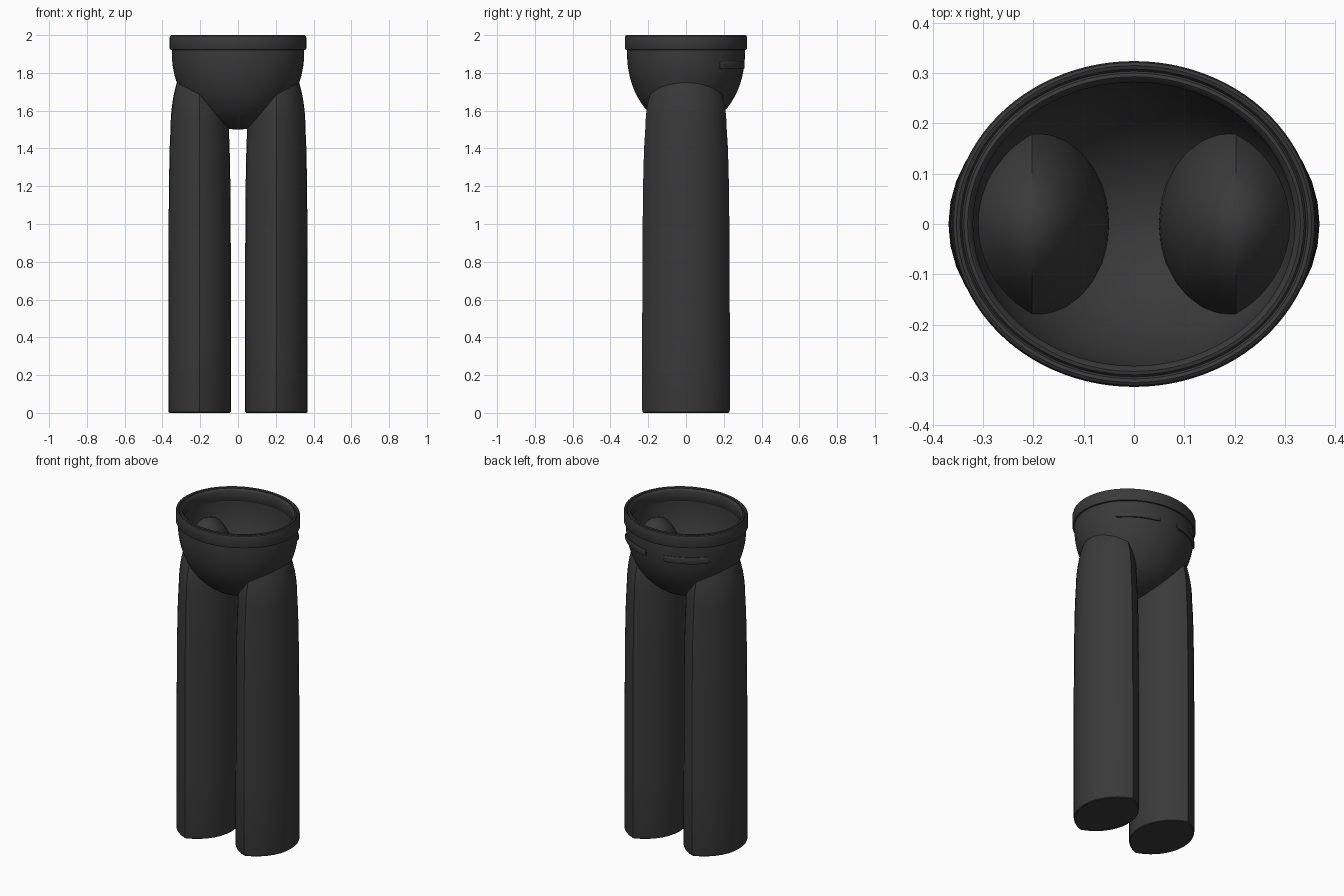
import bpy
import bmesh
from math import sin, cos, pi, radians, sqrt, atan2

if "Cube" in bpy.data.objects:
    bpy.data.objects.remove(bpy.data.objects["Cube"], do_unlink=True)

# One dark cloth colour
cloth = bpy.data.materials.new("dark charcoal cloth")
cloth.use_nodes = True
cloth.diffuse_color = (0.042, 0.042, 0.042, 1)
cloth.node_tree.nodes["Principled BSDF"].inputs["Base Color"].default_value = (0.042, 0.042, 0.042, 1)

RX, RY = 0.35, 0.312          # hip half width and half depth
RIM_Z, DROP = 1.90, 0.40      # height of the widest hip line, depth of the bowl
SEGMENTS = 96


def loft(name, rings, closed=False, angle=35):
    """Skin a list of equal point rings; cap the ends or join last to first."""
    bm = bmesh.new()
    loops = [[bm.verts.new(p) for p in ring] for ring in rings]
    n = len(loops[0])
    pairs = list(zip(loops, loops[1:]))
    if closed:
        pairs.append((loops[-1], loops[0]))
    else:
        bm.faces.new(loops[0])
        bm.faces.new(loops[-1])
    for a, b in pairs:
        for i in range(n):
            j = (i + 1) % n
            bm.faces.new((a[i], a[j], b[j], b[i]))
    bmesh.ops.recalc_face_normals(bm, faces=bm.faces)
    mesh = bpy.data.meshes.new(name)
    bm.to_mesh(mesh)
    bm.free()
    mesh.materials.append(cloth)
    obj = bpy.data.objects.new(name, mesh)
    bpy.context.collection.objects.link(obj)
    bpy.ops.object.select_all(action="DESELECT")
    obj.select_set(True)
    bpy.context.view_layer.objects.active = obj
    bpy.ops.object.shade_smooth_by_angle(angle=radians(angle))
    return obj


def oval(rx, ry, z):
    return [(rx * cos(2 * pi * i / SEGMENTS), ry * sin(2 * pi * i / SEGMENTS), z)
            for i in range(SEGMENTS)]


# Hip bowl: outer and inner half ellipsoids joined at the top
def bowl_rings(inset, steps=18):
    rings = []
    for i in range(steps + 1):
        t = radians(1 + 89 * i / steps)
        rings.append(oval((RX - inset) * sin(t), (RY - inset) * sin(t),
                          RIM_Z - (DROP - inset) * cos(t)))
    return rings + [oval(RX - inset, RY - inset, 1.935)]


loft("hip_bowl", bowl_rings(0) + bowl_rings(0.025)[::-1])

# Waistband: rounded band with a groove running round its top
band = [(0.0, 1.922), (0.009, 1.923), (0.012, 1.93), (0.012, 1.985), (0.009, 1.996),
        (0.003, 2.0), (-0.004, 1.997), (-0.008, 1.99), (-0.012, 1.996), (-0.019, 1.998),
        (-0.026, 1.992), (-0.03, 1.98), (-0.03, 1.93), (-0.025, 1.922)]
loft("waistband", [oval(RX + d, RY + d, z) for d, z in band], closed=True)


# Trouser legs: lens-shaped section, creased front and back, domed at the top
LEG_X, LEG_A, LEG_B = 0.203, 0.166, 0.232


def lens(side, scale, z, steps=14):
    radius = (LEG_A ** 2 + LEG_B ** 2) / (2 * LEG_A)
    half = atan2(LEG_B, radius - LEG_A)
    points = []
    for sign in (1, -1):
        for i in range(steps):
            t = -half + 2 * half * i / steps
            x = sign * (radius * cos(t) - radius + LEG_A)
            y = sign * radius * sin(t)
            points.append((side * (LEG_X + scale * x), scale * y, z))
    return points


for side, name in ((1, "left_leg"), (-1, "right_leg")):
    levels = [(0.965, 0.0), (0.99, 0.004), (1.0, 0.014), (1.0, 0.4), (0.995, 0.8),
              (0.985, 1.1), (0.975, 1.25), (0.957, 1.4), (0.93, 1.5)]
    for i in range(1, 15):
        t = radians(89 * i / 14)
        levels.append((0.93 * cos(t), 1.5 + 0.4 * sin(t)))
    loft(name, [lens(side, s, z) for s, z in levels], angle=30)

# Belt strips: thin rounded bars curving round the back quarters
for side, name in ((1, "left_back_strip"), (-1, "right_back_strip")):
    rings = []
    count = 20
    for i in range(count + 1):
        t = radians(35 + 45 * i / count)
        end = 0.7 if i in (0, count) else 1.0
        ring = []
        for k in range(12):
            a = 2 * pi * k / 12
            z = 1.84 + 0.02 * end * max(-1, min(1, 1.3 * sin(a)))
            d = 0.009 * end * max(-1, min(1, 1.3 * cos(a)))
            fit = sqrt(1 - ((RIM_Z - 1.84) / DROP) ** 2)
            ring.append((side * (RX * fit + d) * cos(t), (RY * fit + d) * sin(t), z))
        rings.append(ring)
    loft(name, rings, angle=40)
